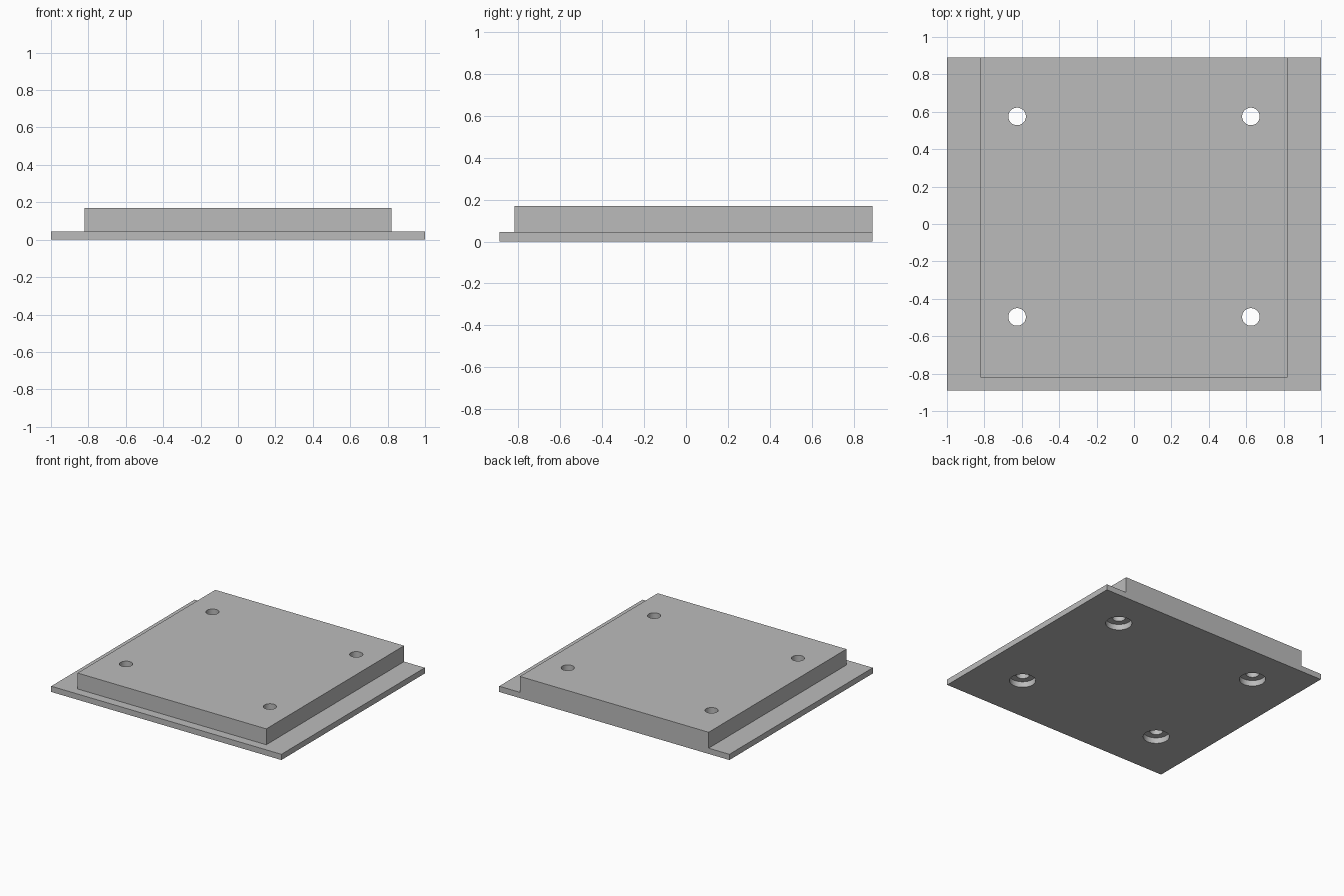
import bpy

if "Cube" in bpy.data.objects:
    bpy.data.objects.remove(bpy.data.objects["Cube"])

grey = bpy.data.materials.new("plain grey")
grey.diffuse_color = (0.5, 0.5, 0.5, 1)
grey.use_nodes = True
grey.node_tree.nodes["Principled BSDF"].inputs["Base Color"].default_value = grey.diffuse_color


def box(name, x0, x1, y0, y1, z0, z1):
    bpy.ops.mesh.primitive_cube_add(
        size=1, location=((x0 + x1) / 2, (y0 + y1) / 2, (z0 + z1) / 2))
    ob = bpy.context.object
    ob.name = name
    ob.scale = (x1 - x0, y1 - y0, z1 - z0)
    bpy.ops.object.transform_apply(location=True, rotation=False, scale=True)
    ob.data.materials.append(grey)
    return ob


def cutter(name, x, y, r, z0, z1):
    bpy.ops.mesh.primitive_cylinder_add(
        vertices=48, radius=r, depth=z1 - z0, location=(x, y, (z0 + z1) / 2))
    ob = bpy.context.object
    ob.name = name
    ob.data.materials.append(grey)
    return ob


def combine(target, tool, operation):
    mod = target.modifiers.new(operation.lower(), 'BOOLEAN')
    mod.object = tool
    mod.operation = operation
    mod.solver = 'EXACT'
    bpy.context.view_layer.objects.active = target
    bpy.ops.object.modifier_apply(modifier=mod.name)
    bpy.data.objects.remove(tool, do_unlink=True)


# Thin flange with a raised block flush to its back edge
FLANGE_TOP, BLOCK_TOP = 0.045, 0.17
plate = box("stepped_plate", -1, 1, -0.89, 0.89, 0, FLANGE_TOP)
block = box("raised_block", -0.82, 0.82, -0.82, 0.89, 0.02, BLOCK_TOP)
combine(plate, block, 'UNION')

# Four through holes, counterbored from underneath
for x in (-0.625, 0.625):
    for y in (-0.497, 0.575):
        combine(plate, cutter("hole_cutter", x, y, 0.047, -0.1, 0.3), 'DIFFERENCE')
        combine(plate, cutter("counterbore_cutter", x, y, 0.094, -0.1, FLANGE_TOP),
                'DIFFERENCE')

# Smooth hole walls, sharp edges elsewhere
bpy.ops.object.select_all(action='DESELECT')
plate.select_set(True)
bpy.context.view_layer.objects.active = plate
bpy.ops.object.shade_smooth_by_angle()
